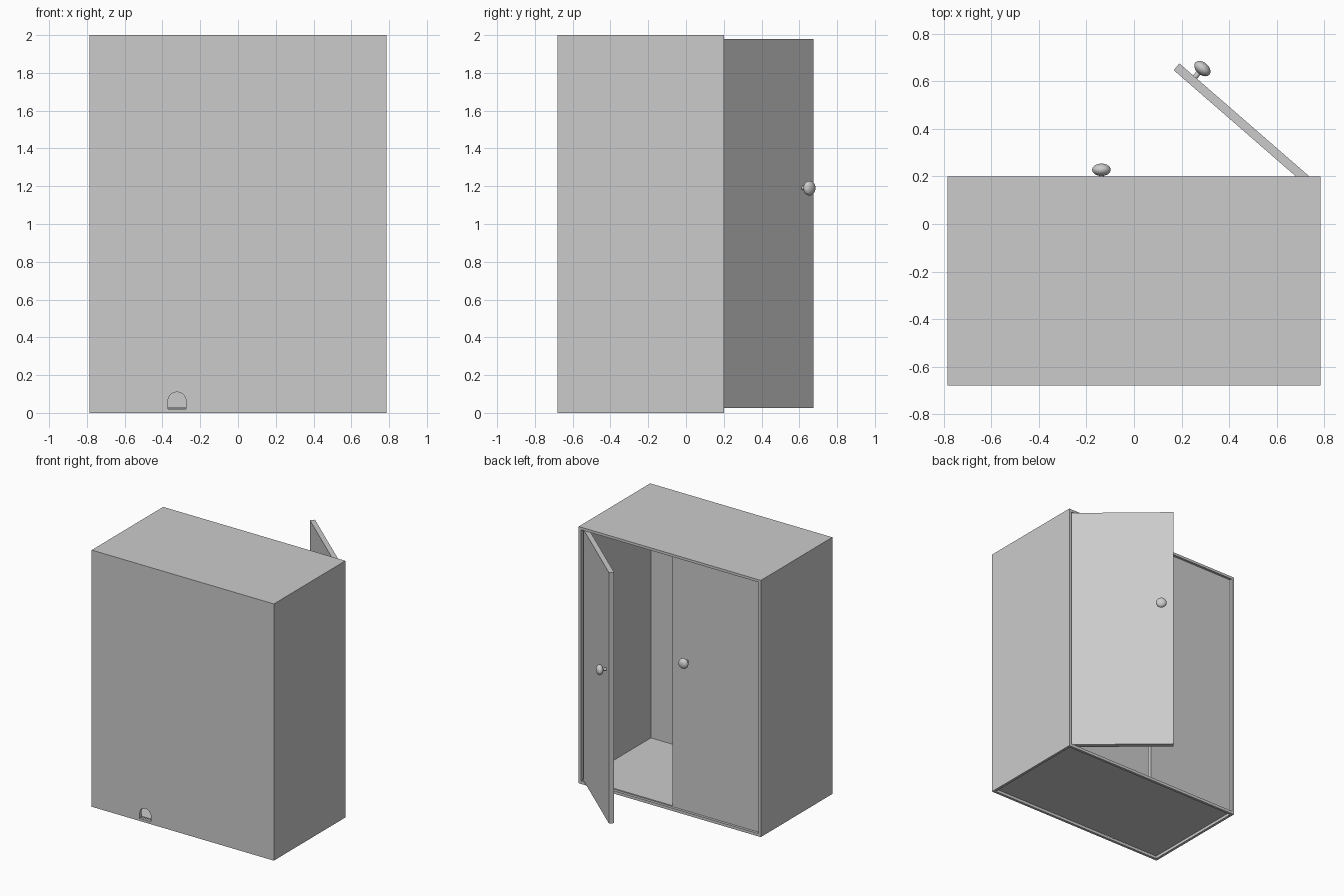
import bpy, math
from mathutils import Matrix, Vector

if "Cube" in bpy.data.objects:
    bpy.data.objects.remove(bpy.data.objects["Cube"])

W, Y0, Y1, H, T = 0.785, -0.68, 0.20, 2.0, 0.02   # half width, depth range, height, board


def mesh_object(name, verts, faces):
    mesh = bpy.data.meshes.new(name)
    mesh.from_pydata(verts, [], faces)
    mesh.update()
    obj = bpy.data.objects.new(name, mesh)
    bpy.context.collection.objects.link(obj)
    return obj


def box(name, x, y, z):
    verts = [(a, b, c) for a in sorted(x) for b in sorted(y) for c in sorted(z)]
    faces = [(0, 1, 3, 2), (4, 6, 7, 5), (0, 4, 5, 1), (2, 3, 7, 6), (0, 2, 6, 4), (1, 5, 7, 3)]
    return mesh_object(name, verts, faces)


# Cabinet boards
for side, s in (("left", -1), ("right", 1)):
    box(side + "_side", (s * (W - T), s * W), (Y0, Y1), (0, H))
box("top_board", (T - W, W - T), (Y0, Y1), (H - T, H))
box("floor_board", (T - W, W - T), (Y0 + T, Y1 - T), (0.022, 0.03))
box("bottom_rail", (T - W, W - T), (Y1 - T, Y1), (0, 0.022))
panel = box("plain_panel", (T - W, W - T), (Y0, Y0 + T), (0, H - T))

# Small arched hole through the plain panel
cx, r, spring = -0.323, 0.048, 0.062
profile = [(cx - r, 0.02), (cx + r, 0.02)]
profile += [(cx + r * math.cos(math.pi * i / 16), spring + r * math.sin(math.pi * i / 16))
            for i in range(17)]
n = len(profile)
verts = [(x, y, z) for y in (Y0 - 0.05, Y0 + T + 0.05) for x, z in profile]
faces = [tuple(range(n)), tuple(reversed(range(n, 2 * n)))]
faces += [(i, i + n, (i + 1) % n + n, (i + 1) % n) for i in range(n)]
cutter = mesh_object("hole_cutter", verts, faces)
cutter.hide_render = True
mod = panel.modifiers.new("arched_hole", 'BOOLEAN')
mod.operation, mod.solver, mod.object = 'DIFFERENCE', 'EXACT', cutter
bpy.context.view_layer.objects.active = panel
bpy.ops.object.modifier_apply(modifier=mod.name)
bpy.data.objects.remove(cutter)


def smooth(obj):
    bpy.ops.object.shade_smooth_by_angle(angle=math.radians(40))


# Doors: local origin at the outer hinge corner, leaf runs along s * x
def door(side, s, hinge, angle, knob_at):
    place = Matrix.Translation(Vector(hinge)) @ Matrix.Rotation(math.radians(angle), 4, 'Z')
    leaf = box(side + "_door", (0, s * 0.75), (-0.037, 0), (0.025, 1.98))
    leaf.matrix_world = place

    bpy.ops.mesh.primitive_uv_sphere_add(segments=32, ring_count=16, radius=1)
    knob = bpy.context.object
    knob.name = side + "_knob"
    knob.data.transform(Matrix.Diagonal((0.039, 0.039, 0.026, 1)))
    smooth(knob)
    knob.matrix_world = place @ Matrix.Translation((s * knob_at, 0.047, 1.19)) \
        @ Matrix.Rotation(-math.pi / 2, 4, 'X')

    bpy.ops.mesh.primitive_cylinder_add(vertices=24, radius=0.011, depth=0.04)
    stem = bpy.context.object
    stem.name = side + "_knob_stem"
    smooth(stem)
    stem.matrix_world = place @ Matrix.Translation((s * knob_at, 0.015, 1.19)) \
        @ Matrix.Rotation(-math.pi / 2, 4, 'X')


door("left", 1, (-0.762, 0.181, 0), 0, 0.625)
door("right", -1, (0.757, 0.183, 0), -41, 0.663)
